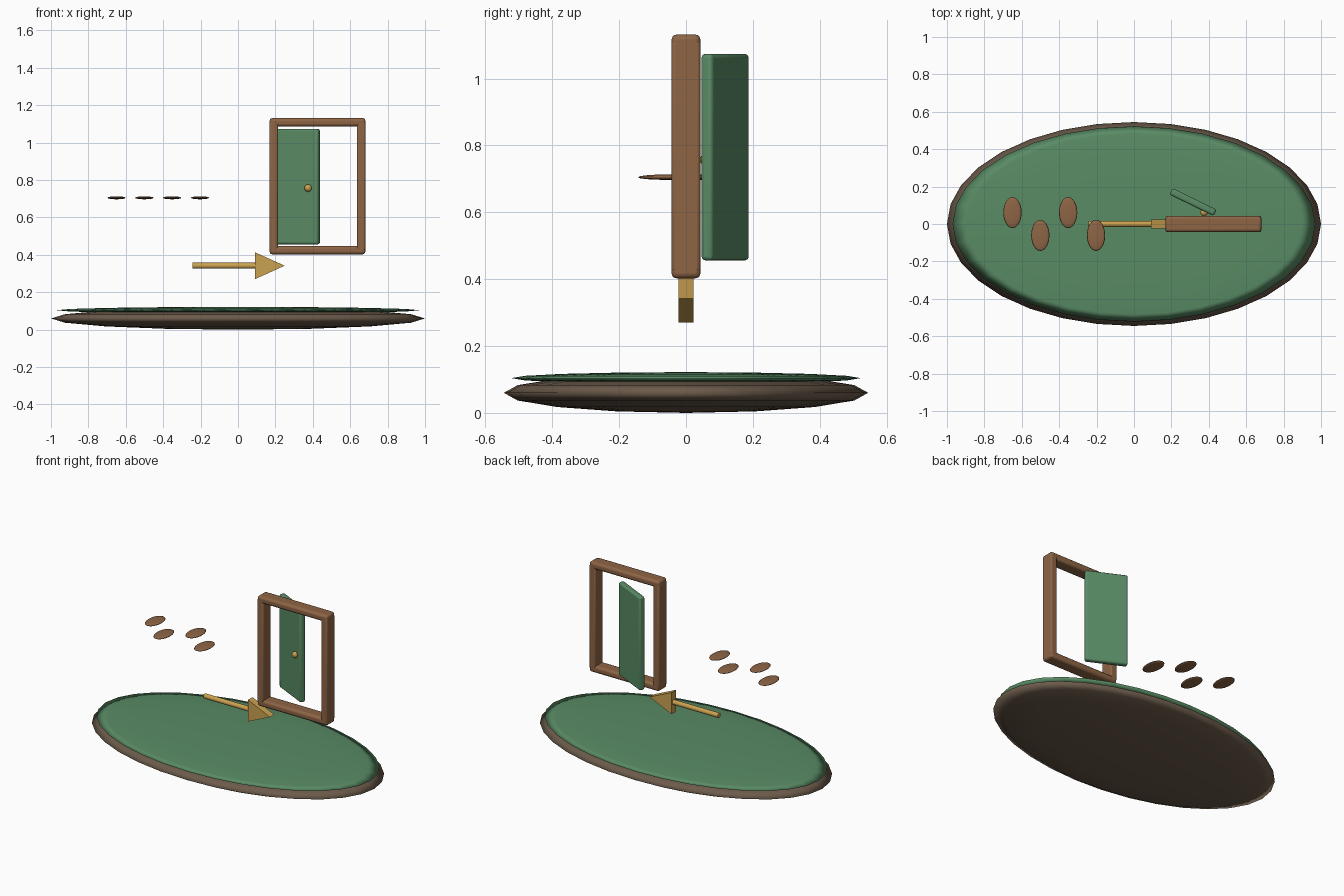
import bpy, math

if "Cube" in bpy.data.objects:
    bpy.data.objects.remove(bpy.data.objects["Cube"])


def material(name, rgb):
    m = bpy.data.materials.new(name)
    m.diffuse_color = (*rgb, 1)
    m.use_nodes = True
    m.node_tree.nodes["Principled BSDF"].inputs["Base Color"].default_value = m.diffuse_color
    return m


EARTH = material("earth", (0.15, 0.105, 0.07))
GREEN = material("green", (0.10, 0.26, 0.13))
WOOD = material("wood", (0.27, 0.13, 0.06))
GOLD = material("gold", (0.60, 0.36, 0.08))


def finish(name, mat, smooth=True):
    ob = bpy.context.object
    ob.name = ob.data.name = name
    ob.data.materials.append(mat)
    if smooth:
        bpy.ops.object.shade_smooth_by_angle(angle=math.radians(40))
    return ob


def ellipsoid(name, mat, loc, radii, segments=32, rings=16):
    bpy.ops.mesh.primitive_uv_sphere_add(segments=segments, ring_count=rings, radius=1, location=loc)
    bpy.context.object.scale = radii
    bpy.ops.object.transform_apply(location=False, rotation=False, scale=True)
    ob = finish(name, mat, False)
    bpy.ops.object.shade_smooth()
    return ob


def box(name, mat, loc, size, bevel=0.015, turn=0):
    bpy.ops.mesh.primitive_cube_add(size=1, location=loc, rotation=(0, 0, turn))
    ob = bpy.context.object
    ob.scale = size
    bpy.ops.object.transform_apply(location=False, rotation=False, scale=True)
    mod = ob.modifiers.new("bevel", 'BEVEL')
    mod.width, mod.segments = bevel, 3
    return finish(name, mat)


# Island: earth lens with a thin grass lens on top
ellipsoid("earth_base", EARTH, (0, 0, 0.06), (1.0, 0.545, 0.06), 32, 8)
ellipsoid("grass_top", GREEN, (0, 0, 0.104), (0.97, 0.522, 0.018), 32, 8)

# Door frame
for side, x in (("left", 0.191), ("right", 0.658)):
    box(side + "_post", WOOD, (x, 0, 0.767), (0.046, 0.086, 0.69), 0.01)
for side, z in (("bottom", 0.425), ("top", 1.109)):
    box(side + "_rail", WOOD, (0.425, 0, z), (0.512, 0.086, 0.045))

# Half-open door and knob
box("door_panel", GREEN, (0.316, 0.117, 0.765), (0.262, 0.038, 0.618), 0.012, math.radians(-26))
ellipsoid("door_knob", GOLD, (0.375, 0.062, 0.757), (0.02, 0.02, 0.02), 16, 8)

# Arrow: round shaft and flat triangular head
bpy.ops.mesh.primitive_cylinder_add(vertices=16, radius=0.016, depth=0.34,
                                    location=(-0.073, 0, 0.342), rotation=(0, math.pi / 2, 0))
finish("arrow_shaft", GOLD)
verts = [(x, y, z) for y in (-0.023, 0.023) for x, z in ((0.09, 0.27), (0.25, 0.342), (0.09, 0.414))]
mesh = bpy.data.meshes.new("arrow_head")
mesh.from_pydata(verts, [], [(0, 1, 2), (5, 4, 3), (0, 3, 4, 1), (1, 4, 5, 2), (2, 5, 3, 0)])
mesh.materials.append(GOLD)
bpy.context.collection.objects.link(bpy.data.objects.new("arrow_head", mesh))

# Floating footsteps, alternating sides
for i in range(4):
    ellipsoid(f"footstep_{i + 1}", WOOD, (-0.65 + 0.149 * i, 0.061 * (-1) ** i, 0.705),
              (0.049, 0.083, 0.008), 24, 8)
